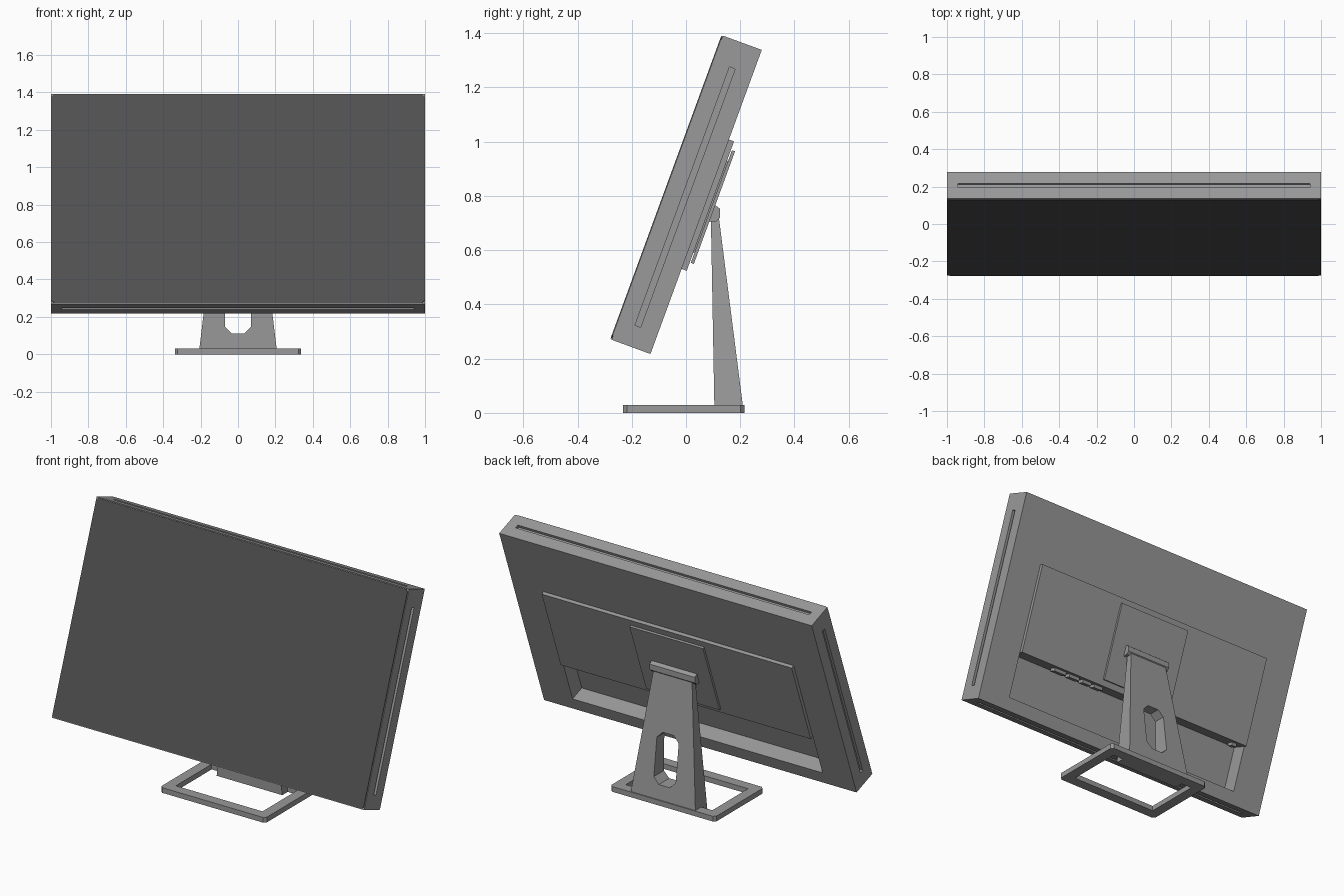
import bpy, bmesh
from math import radians
from mathutils import Matrix

cube = bpy.data.objects.get("Cube")
if cube:
    bpy.data.objects.remove(cube, do_unlink=True)


def material(name, value):
    mat = bpy.data.materials.new(name)
    mat.use_nodes = True
    colour = (value, value, value, 1)
    mat.diffuse_color = colour
    mat.node_tree.nodes["Principled BSDF"].inputs["Base Color"].default_value = colour
    return mat


body = material("body grey", 0.32)
glass = material("screen dark grey", 0.08)


def add(name, bm, mat):
    bmesh.ops.recalc_face_normals(bm, faces=bm.faces)
    mesh = bpy.data.meshes.new(name)
    bm.to_mesh(mesh)
    bm.free()
    mesh.materials.append(mat)
    obj = bpy.data.objects.new(name, mesh)
    bpy.context.collection.objects.link(obj)
    return obj


def box(name, x, y, z, mat=body):
    """Box from (low, high) pairs on each axis."""
    bm = bmesh.new()
    bmesh.ops.create_cube(bm, size=1)
    for v in bm.verts:
        v.co = [r[0] if c < 0 else r[1] for c, r in zip(v.co, (x, y, z))]
    return add(name, bm, mat)


def prism(name, outline, axis, low, high, mat=body):
    """Outline extruded along one axis."""
    def place(p, d):
        co = list(p)
        co.insert(axis, d)
        return co
    bm = bmesh.new()
    face = bm.faces.new([bm.verts.new(place(p, low)) for p in outline])
    ext = bmesh.ops.extrude_face_region(bm, geom=[face])["geom"]
    for v in ext:
        if isinstance(v, bmesh.types.BMVert):
            v.co[axis] = high
    return add(name, bm, mat)


def chamfered(a, b, c, d, r):
    """Rectangle a..b by c..d with cut corners."""
    return [(a + r, c), (b - r, c), (b, c + r), (b, d - r),
            (b - r, d), (a + r, d), (a, d - r), (a, c + r)]


def cut(obj, *cutters):
    for cutter in cutters:
        cutter.hide_render = True
        mod = obj.modifiers.new("cut", "BOOLEAN")
        mod.operation = "DIFFERENCE"
        mod.solver = "EXACT"
        mod.object = cutter
    bpy.context.view_layer.update()
    result = obj.evaluated_get(bpy.context.evaluated_depsgraph_get())
    mesh = bpy.data.meshes.new_from_object(result)
    obj.modifiers.clear()
    obj.data = mesh
    for cutter in cutters:
        bpy.data.objects.remove(cutter, do_unlink=True)


# Display housing, built upright around its centre and tilted afterwards
H, D = 0.597, 0.079
BACK = D
ledge = H - 0.86

housing = box("display_housing", (-1, 1), (-D + 0.005, D), (-H, H))
slots = [box("port_bay_cutter", (-0.8, 0.8), (BACK - 0.09, 0.2), (H - 1.12, ledge))]
for s in (-1, 1):
    end = sorted((s * 0.985, s * 1.1))
    cap = sorted((s * (H - 0.015), s * (H + 0.1)))
    slots.append(box("side_vent_cutter", end, (-0.011, 0.011), (-H + 0.08, H - 0.1)))
    slots.append(box("edge_vent_cutter", (-0.94, 0.94), (-0.011, 0.011), cap))
cut(housing, *slots)

screen = prism("screen", chamfered(-0.996, 0.996, -H + 0.004, H - 0.004, 0.012),
               1, -D, -D + 0.006, glass)

# Raised rear cover over the port bay, and the mounting plate
cover = box("rear_cover", (-0.8, 0.8), (BACK - 0.01, BACK + 0.02), (ledge, H - 0.352))
spacer = box("mount_spacer", (-0.2, 0.2), (BACK + 0.01, BACK + 0.028), (-0.19, 0.17))
plate = box("mount_plate", (-0.235, 0.235), (BACK + 0.024, BACK + 0.036),
            (H - 0.827, H - 0.385))
tilted = [housing, screen, cover, spacer, plate]

# Sockets hanging from the ledge
for i, (x, w) in enumerate([(0.5, 0.04), (0.4, 0.035), (0.31, 0.03),
                            (0.23, 0.03), (-0.74, 0.015)]):
    tilted.append(box(f"socket_{i + 1}", (x - w, x + w), (BACK - 0.05, BACK - 0.01),
                      (ledge - 0.018, ledge + 0.005)))

tilt = Matrix.Translation((0, 0, 0.805)) @ Matrix.Rotation(radians(-20.1), 4, "X")
for obj in tilted:
    obj.data.transform(tilt)

# Stand neck: tapered in width and depth, with a cable opening
neck = prism("stand_neck", [(0.105, 0), (0.213, 0), (0.122, 0.715), (0.092, 0.705)],
             0, -1, 1)
for v in neck.data.vertices:
    v.co.x *= 0.21 - 0.12 * v.co.z
cut(neck, prism("cable_opening_cutter", chamfered(-0.07, 0.07, 0.112, 0.4, 0.035),
                1, -0.1, 0.4))

# Hinge
prism("hinge", [(0.085, 0.705), (0.11, 0.705), (0.126, 0.72), (0.126, 0.752),
                (0.1, 0.772), (0.075, 0.75)], 0, -0.145, 0.145)

# Open base frame
base = prism("base_frame", chamfered(-0.337, 0.337, -0.232, 0.215, 0.014), 2, 0, 0.03)
cut(base, box("base_opening_cutter", (-0.277, 0.277), (-0.172, 0.155), (-0.1, 0.1)))
